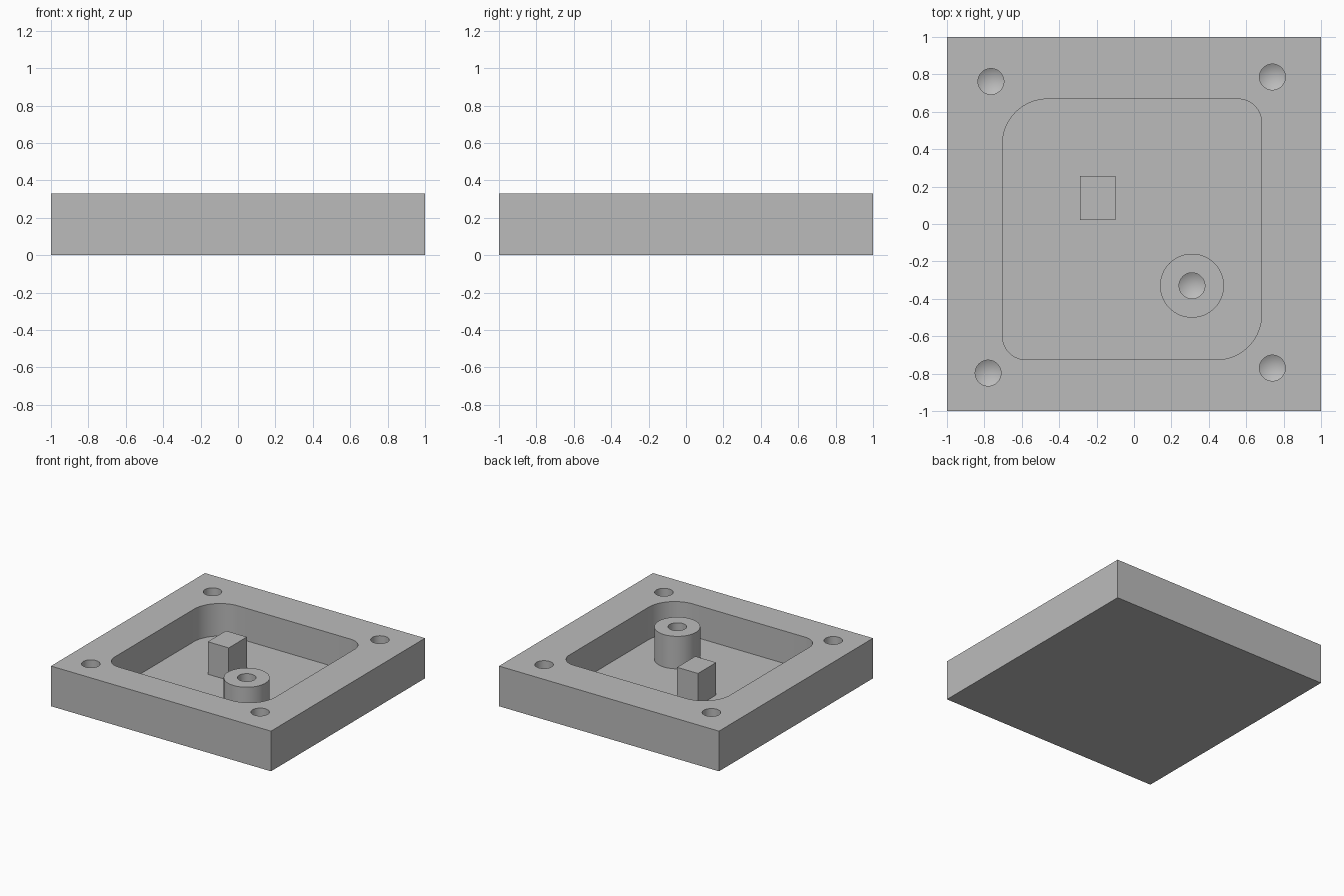
import bpy
import bmesh
from math import cos, sin, pi, radians
from mathutils import Vector

TOP, FLOOR = 0.33, 0.063
HOLE_R, HOLE_BOTTOM, HOLE_TIP = 0.069, 0.12, 0.08

cube = bpy.data.objects.get("Cube")
if cube:
    bpy.data.objects.remove(cube, do_unlink=True)

# Single grey material
grey = bpy.data.materials.new("machined grey")
grey.use_nodes = True
colour = (0.5, 0.5, 0.5, 1)
grey.diffuse_color = colour
grey.node_tree.nodes["Principled BSDF"].inputs["Base Color"].default_value = colour


def prism(name, outline, z0, z1, tip=None):
    """Extrude an xy outline; an optional tip turns the bottom into a cone."""
    bm = bmesh.new()
    low = [bm.verts.new((x, y, z0)) for x, y in outline]
    high = [bm.verts.new((x, y, z1)) for x, y in outline]
    bm.faces.new(high)
    if tip:
        point = bm.verts.new(tip)
    else:
        bm.faces.new(low)
    for i in range(len(low)):
        j = (i + 1) % len(low)
        bm.faces.new((low[i], low[j], high[j], high[i]))
        if tip:
            bm.faces.new((point, low[j], low[i]))
    bmesh.ops.recalc_face_normals(bm, faces=bm.faces)
    mesh = bpy.data.meshes.new(name)
    bm.to_mesh(mesh)
    bm.free()
    mesh.materials.append(grey)
    obj = bpy.data.objects.new(name, mesh)
    bpy.context.collection.objects.link(obj)
    return obj


def circle(cx, cy, r, n=64):
    return [(cx + r * cos(2 * pi * i / n), cy + r * sin(2 * pi * i / n)) for i in range(n)]


def rectangle(x0, y0, x1, y1, radii=None, steps=16):
    """Rectangle outline; radii run counter-clockwise from the +x +y corner."""
    corners = [(x1, y1, -1, -1), (x0, y1, 1, -1), (x0, y0, 1, 1), (x1, y0, -1, 1)]
    if not radii:
        return [(x, y) for x, y, _, _ in corners]
    points = []
    for k, ((x, y, sx, sy), r) in enumerate(zip(corners, radii)):
        for i in range(steps + 1):
            a = (k + i / steps) * pi / 2
            points.append((x + sx * r + r * cos(a), y + sy * r + r * sin(a)))
    return points


def cut(target, cutter):
    mod = target.modifiers.new("cut", 'BOOLEAN')
    mod.operation = 'DIFFERENCE'
    mod.solver = 'EXACT'
    mod.object = cutter
    select(target)
    bpy.ops.object.modifier_apply(modifier=mod.name)
    bpy.data.objects.remove(cutter, do_unlink=True)


def select(obj):
    bpy.ops.object.select_all(action='DESELECT')
    obj.select_set(True)
    bpy.context.view_layer.objects.active = obj


def drill(target, x, y):
    cut(target, prism("drill_cutter", circle(x, y, HOLE_R), HOLE_BOTTOM, TOP + 0.1,
                      Vector((x, y, HOLE_TIP))))


# Square plate with a rounded pocket
plate = prism("plate", rectangle(-1, -1, 1, 1), 0, TOP)
pocket = rectangle(-0.703, -0.725, 0.682, 0.668, (0.125, 0.24, 0.125, 0.24))
cut(plate, prism("pocket_cutter", pocket, FLOOR, TOP + 0.1))

# Blind holes near the plate corners
for x, y in ((-0.765, 0.762), (0.74, 0.786), (-0.78, -0.797), (0.74, -0.77)):
    drill(plate, x, y)

# Round boss with its own blind hole
boss = prism("round_boss", circle(0.31, -0.33, 0.171), FLOOR, TOP)
drill(boss, 0.31, -0.33)

# Rectangular block on the pocket floor
block = prism("block", rectangle(-0.289, 0.021, -0.099, 0.257), FLOOR, TOP)

# Smooth the round walls, keep machined edges sharp
for obj in (plate, boss):
    select(obj)
    bpy.ops.object.shade_smooth_by_angle(angle=radians(25))
